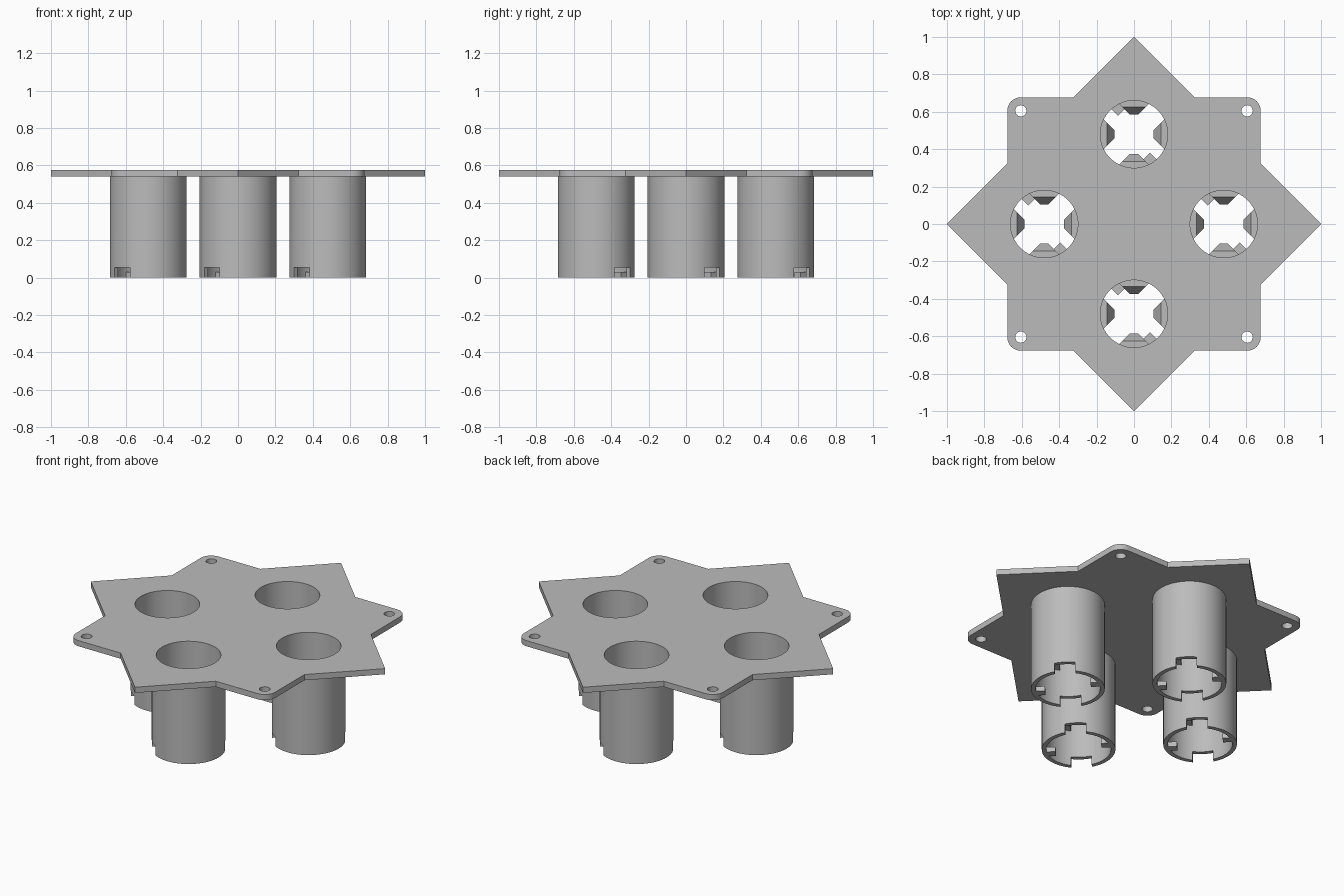
import bpy, bmesh, math
from mathutils import Matrix, Vector

default = bpy.data.objects.get("Cube")
if default:
    bpy.data.objects.remove(default)

SEG = 64
OFFSET = 0.48             # tube distance from the middle
R_OUT, R_IN = 0.205, 0.18
PLATE_LOW, PLATE_TOP = 0.54, 0.575
SLOT_HALF = 0.058         # half width of the slots

grey = bpy.data.materials.new("plain grey")
grey.use_nodes = True
tone = (0.5, 0.5, 0.5, 1)
grey.diffuse_color = tone
grey.node_tree.nodes["Principled BSDF"].inputs["Base Color"].default_value = tone


def make(name, bm):
    bmesh.ops.recalc_face_normals(bm, faces=bm.faces)
    mesh = bpy.data.meshes.new(name)
    bm.to_mesh(mesh)
    bm.free()
    mesh.materials.append(grey)
    obj = bpy.data.objects.new(name, mesh)
    bpy.context.collection.objects.link(obj)
    return obj


def prism(name, outline, low, high):
    bm = bmesh.new()
    face = bm.faces.new([bm.verts.new((x, y, low)) for x, y in outline])
    top = bmesh.ops.extrude_face_region(bm, geom=[face])["geom"]
    verts = [v for v in top if isinstance(v, bmesh.types.BMVert)]
    bmesh.ops.translate(bm, verts=verts, vec=(0, 0, high - low))
    return make(name, bm)


def circle(radius, cx=0, cy=0, n=SEG):
    return [(cx + radius * math.cos(math.tau * i / n),
             cy + radius * math.sin(math.tau * i / n)) for i in range(n)]


def bar(u0, u1, v0, v1, angle):
    """Rectangle corners, turned about the origin."""
    turn = Matrix.Rotation(math.radians(angle), 2)
    return [tuple(turn @ Vector(p)) for p in ((u0, v0), (u1, v0), (u1, v1), (u0, v1))]


def cut(obj, cutters):
    for cutter in cutters:
        cutter.hide_render = True
        mod = obj.modifiers.new("cut", "BOOLEAN")
        mod.operation = "DIFFERENCE"
        mod.solver = "EXACT"
        mod.object = cutter
    graph = bpy.context.evaluated_depsgraph_get()
    mesh = bpy.data.meshes.new_from_object(obj.evaluated_get(graph))
    obj.modifiers.clear()
    obj.data = mesh
    for cutter in cutters:
        bpy.data.objects.remove(cutter)


# Star plate: a diamond joined with a rounded square
HALF, ROUND = 0.677, 0.07
outline = []
for quarter in range(4):
    turn = Matrix.Rotation(quarter * math.pi / 2, 2)
    points = [(1, 0), (HALF, 1 - HALF)]
    for i in range(9):
        a = i * math.pi / 16
        points.append((HALF - ROUND + ROUND * math.cos(a),
                       HALF - ROUND + ROUND * math.sin(a)))
    points.append((1 - HALF, HALF))
    outline += [tuple(turn @ Vector(p)) for p in points]
plate = prism("star_plate", outline, PLATE_LOW, PLATE_TOP)

centres = {"front": (0, -OFFSET), "back": (0, OFFSET),
           "left": (OFFSET, 0), "right": (-OFFSET, 0)}
holes = [prism("hole", circle(R_IN, x, y), 0.5, 0.6) for x, y in centres.values()]
holes += [prism("screw_hole", circle(0.03, x, y, 32), 0.5, 0.6)
          for x in (-0.605, 0.605) for y in (-0.605, 0.605)]
cut(plate, holes)

# Tube with two bottom slots on one diagonal
tube = prism("tube", circle(R_OUT), 0, PLATE_LOW)
cut(tube, [prism("bore", circle(R_IN), -0.1, 0.6),
           prism("slot", bar(-0.3, 0.3, -SLOT_HALF, SLOT_HALF, 45), -0.1, 0.055)])

# Inner lip: four sloped pads left by a tapered square hole and a cross
lip = prism("inner_lip", circle(R_IN + 0.004), 0.22, 0.3)
bm = bmesh.new()
rings = []
for z, h in ((0.2, 0.095), (0.32, 0.155)):
    rings.append([bm.verts.new((sx * h, sy * h, z))
                  for sx, sy in ((-1, -1), (1, -1), (1, 1), (-1, 1))])
bm.faces.new(rings[0])
bm.faces.new(rings[1])
for i in range(4):
    j = (i + 1) % 4
    bm.faces.new((rings[0][i], rings[0][j], rings[1][j], rings[1][i]))
cut(lip, [make("taper", bm)] +
    [prism("cross", bar(-0.3, 0.3, -SLOT_HALF, SLOT_HALF, a), 0.1, 0.4) for a in (45, 135)])

# Small stop blocks inside the bottom, on the other diagonal
stops = [prism("stop_block", bar(0.13, 0.185, -SLOT_HALF, -0.01, a), 0, 0.03)
         for a in (135, 315)]

# Repeat the tube and its inner parts at every centre
shaded = [plate]
for side, (x, y) in centres.items():
    for part in [tube, lip] + stops:
        copy = part.copy()
        copy.name = side + "_" + part.name.split(".")[0]
        copy.location = (x, y, 0)
        bpy.context.collection.objects.link(copy)
        if part is tube:
            copy.data = tube.data.copy()
            shaded.append(copy)
for part in [tube, lip] + stops:
    bpy.data.objects.remove(part)

bpy.ops.object.select_all(action="DESELECT")
for obj in shaded:
    obj.select_set(True)
bpy.context.view_layer.objects.active = plate
bpy.ops.object.shade_smooth_by_angle(angle=math.radians(30))
